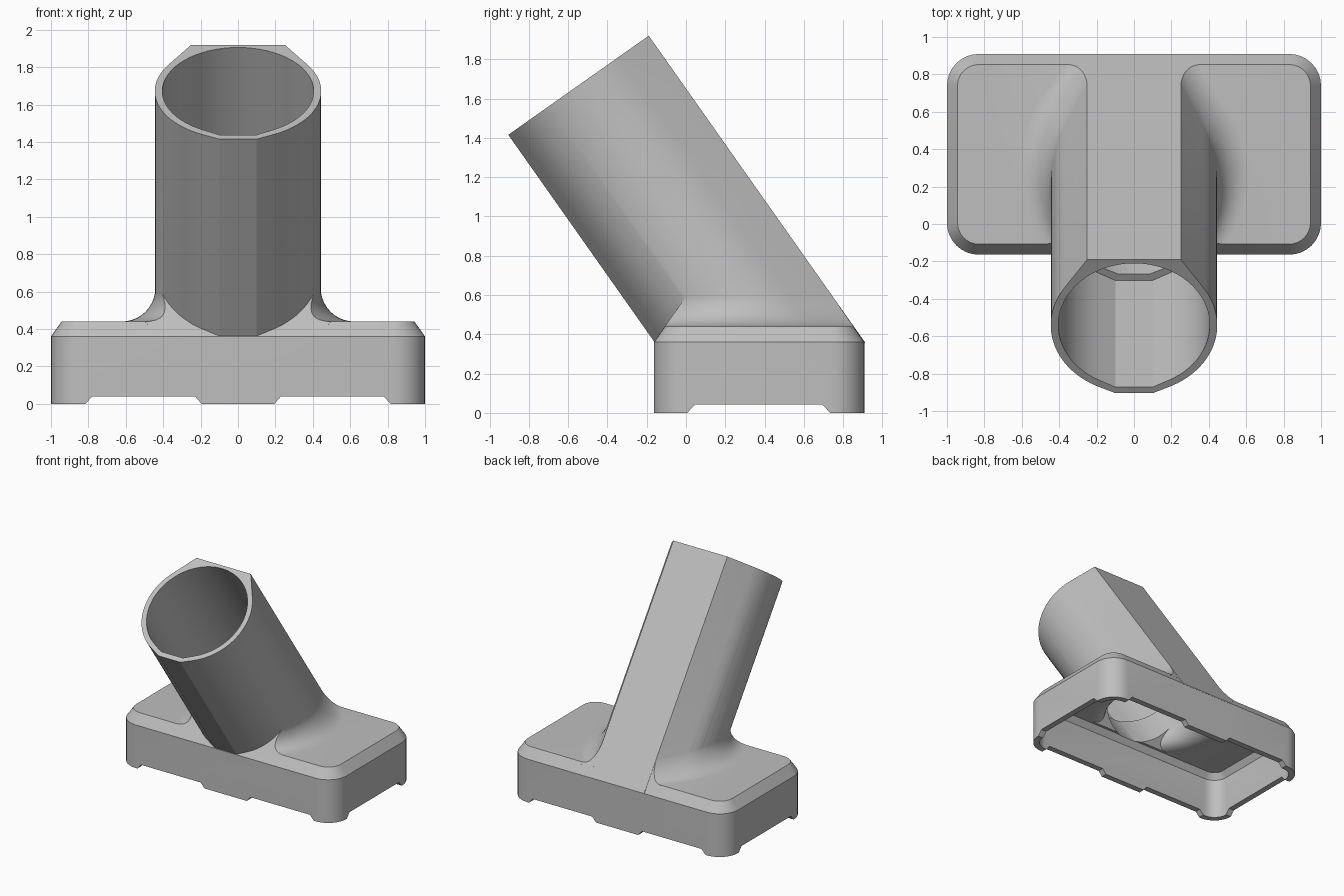
import bpy, bmesh
from math import sin, cos, tan, pi, radians, atan2, acos
from mathutils import Vector

cube = bpy.data.objects.get("Cube")
if cube:
    bpy.data.objects.remove(cube, do_unlink=True)

TILT = radians(35.2)
MOUTH = Vector((0, -0.541, 1.672))               # centre of the tube mouth
DOWN = Vector((0, sin(TILT), -cos(TILT)))        # along the tube, into the base
BACK = Vector((0, cos(TILT), sin(TILT)))         # across the tube, toward the back
FRONT = Vector((0, -cos(TILT), sin(TILT)))       # front chamfer direction
BACK_EDGE, FRONT_EDGE = Vector((0, 0.91, 0.36)), Vector((0, -0.165, 0.36))
UP = Vector((0, 0, 1))


def loft(rings):
    """Closed solid through a list of equal-length rings."""
    bm = bmesh.new()
    loops = [[bm.verts.new(p) for p in ring] for ring in rings]
    n = len(loops[0])
    for a, b in zip(loops, loops[1:]):
        for i in range(n):
            j = (i + 1) % n
            bm.faces.new((a[i], a[j], b[j], b[i]))
    bm.faces.new(loops[0])
    bm.faces.new(loops[-1])
    bmesh.ops.recalc_face_normals(bm, faces=bm.faces)
    return bm


def clip(bm, point, normal):
    """Cut away everything on the normal side and close the cut."""
    geom = bm.verts[:] + bm.edges[:] + bm.faces[:]
    bmesh.ops.bisect_plane(bm, geom=geom, plane_co=point, plane_no=normal,
                           dist=1e-6, clear_outer=True)
    bmesh.ops.holes_fill(bm, edges=[e for e in bm.edges if e.is_boundary], sides=0)
    bmesh.ops.recalc_face_normals(bm, faces=bm.faces)


def make(name, bm):
    mesh = bpy.data.meshes.new(name)
    bm.to_mesh(mesh)
    bm.free()
    obj = bpy.data.objects.new(name, mesh)
    bpy.context.collection.objects.link(obj)
    return obj


def combine(target, bm, operation):
    tool = make("helper", bm)
    tool.hide_render = True
    mod = target.modifiers.new("combine", 'BOOLEAN')
    mod.operation, mod.solver, mod.object = operation, 'EXACT', tool
    bpy.context.view_layer.objects.active = target
    bpy.ops.object.modifier_apply(modifier=mod.name)
    bpy.data.objects.remove(tool, do_unlink=True)


def section(r, flat, corner=None, steps=28):
    """Round section with a narrow flat in front and an optional flat back."""
    low = Vector((flat, -r))
    start = atan2(low.y, low.x) + acos(r / low.length)
    end = pi / 2 - 0.03
    if corner:
        end = atan2(corner.y, corner.x) - acos(r / corner.length)
    angles = [start + (end - start) * i / steps for i in range(steps + 1)]
    half = [low] + [Vector((r * cos(a), r * sin(a))) for a in angles]
    if corner:
        half.append(corner)
    return half + [Vector((-p.x, p.y)) for p in reversed(half)]


def tube(shape, t0, t1):
    return loft([[MOUTH + DOWN * t + BACK * p.y + Vector((p.x, 0, 0)) for p in shape]
                 for t in (t0, t1)])


def flare(shape, z0, r, margin, steps=10):
    """Concave fillet where the tube meets a level surface at z0."""
    levels = [(z0 - 0.02, r)]
    for i in range(steps + 1):
        a = pi / 2 * i / steps
        levels.append((z0 + r * (1 - cos(a)), r * (1 - sin(a)) - 0.003))
    rings = []
    for z, grow in levels:
        yc = MOUTH.y + (MOUTH.z - z) * tan(TILT)
        flat = [Vector((p.x, yc + p.y / cos(TILT))) for p in shape]
        ring = []
        for i, p in enumerate(flat):
            side = flat[(i + 1) % len(flat)] - flat[i - 1]
            out = Vector((side.y, -side.x)).normalized()
            q = p + out * grow * (1 - max(0, shape[i].y))
            ring.append(Vector((q.x, q.y, z)))
        rings.append(ring)
    bm = loft(rings)
    clip(bm, BACK_EDGE - BACK * margin, BACK)
    clip(bm, FRONT_EDGE - FRONT * margin, FRONT)
    return bm


def rounded(inset, z, steps=8):
    """Rounded rectangle outline of the base."""
    r = 0.17 - inset
    hx, hy = 1 - inset - r, 0.5365 - inset - r
    ring = []
    for k, (sx, sy) in enumerate(((1, 1), (-1, 1), (-1, -1), (1, -1))):
        for i in range(steps + 1):
            a = pi / 2 * (k + i / steps)
            ring.append(Vector((sx * hx + r * cos(a), 0.3725 + sy * hy + r * sin(a), z)))
    return ring


def rect(cx, cy, hx, hy, z):
    return [Vector((cx + sx * hx, cy + sy * hy, z))
            for sx, sy in ((1, 1), (-1, 1), (-1, -1), (1, -1))]


# Base block with chamfered top edge
body = make("tube_mount", loft([rounded(0, 0), rounded(0, 0.36),
                                rounded(0.08 * tan(TILT), 0.44)]))

# Leaning tube with a flat back, and its fillet onto the base
outer = section(0.445, 0.1, Vector((0.25, 0.43)))
shaft = tube(outer, 0, 2.2)
clip(shaft, Vector((0, 0, 0.355)), -UP)
clip(shaft, BACK_EDGE, Vector((0, 1, 0)))
combine(body, shaft, 'UNION')
combine(body, flare(outer, 0.44, 0.18, 0.0005), 'UNION')

# Hollow underside
combine(body, loft([rounded(0.05, -0.1), rounded(0.05, 0.34), rounded(0.085, 0.39)]),
        'DIFFERENCE')

# Bore, narrower below the inner ledge, flaring into the base
narrow = section(0.365, 0.08)
lower = tube(narrow, 0.9, 2.2)
clip(lower, Vector((0, 0, 0.36)), -UP)
combine(body, lower, 'DIFFERENCE')
combine(body, tube(section(0.405, 0.1), -0.1, 0.99), 'DIFFERENCE')
combine(body, flare(narrow, 0.39, 0.18, 0.07), 'DIFFERENCE')

# Shallow notches that leave feet along the bottom rim
for side in (-1, 1):
    x = side * 0.505
    combine(body, loft([rect(x, 0, 0.345, 2, -0.04), rect(x, 0, 0.275, 2, 0.04)]),
            'DIFFERENCE')
combine(body, loft([rect(0, 0.37, 2, 0.4, -0.04), rect(0, 0.37, 2, 0.325, 0.042)]),
        'DIFFERENCE')

# Plain grey finish
grey = bpy.data.materials.new("plain_grey")
colour = (0.52, 0.52, 0.52, 1)
grey.use_nodes = True
grey.diffuse_color = colour
grey.node_tree.nodes["Principled BSDF"].inputs["Base Color"].default_value = colour
body.data.materials.clear()
body.data.materials.append(grey)
for face in body.data.polygons:
    face.material_index = 0

bpy.ops.object.select_all(action='DESELECT')
body.select_set(True)
bpy.context.view_layer.objects.active = body
bpy.ops.object.shade_smooth_by_angle(angle=radians(25))
